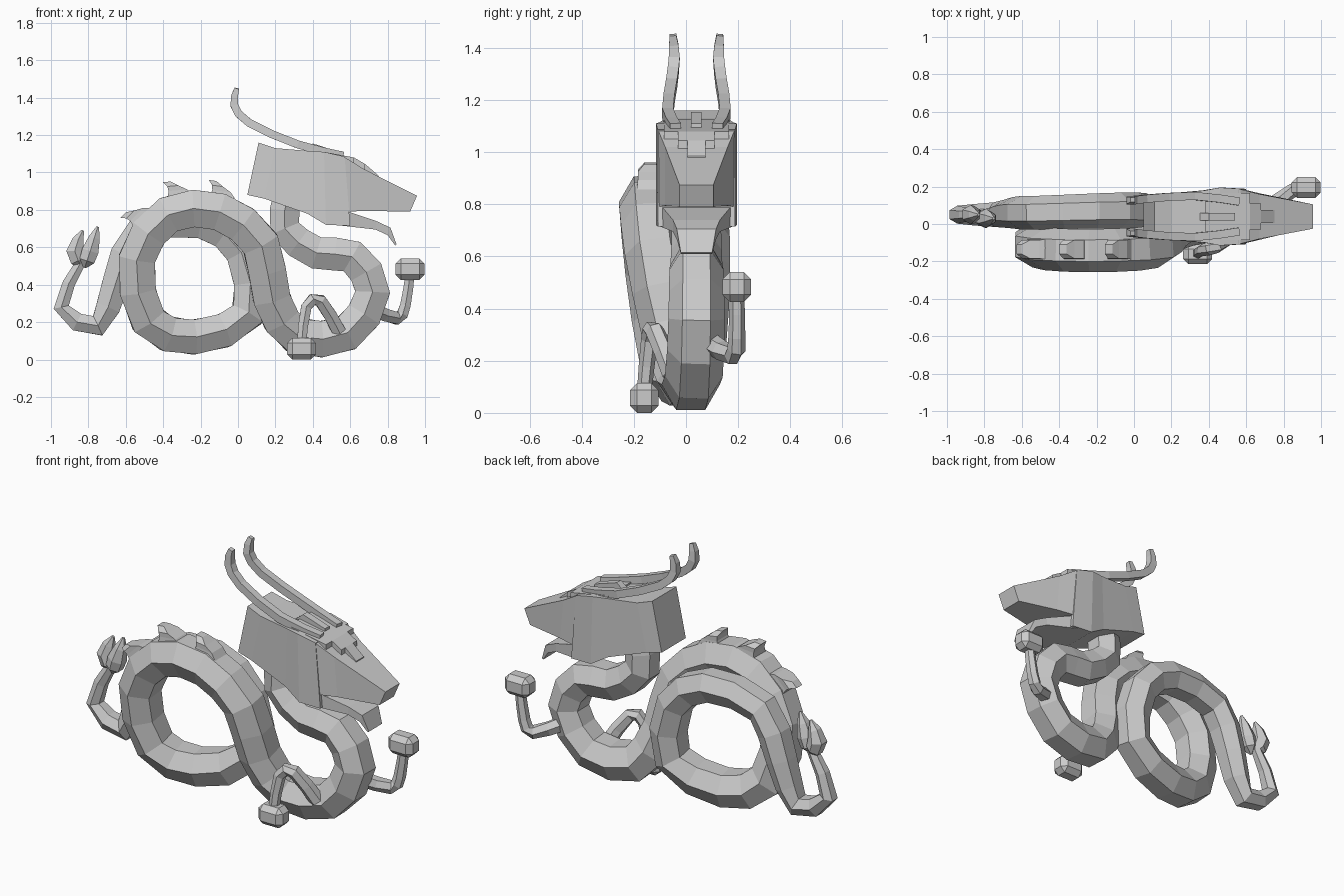
import bpy, bmesh, math
from mathutils import Vector

if "Cube" in bpy.data.objects:
    bpy.data.objects.remove(bpy.data.objects["Cube"])

MID = 0.04  # y of the head's symmetry plane


def mesh_object(name, bm):
    bmesh.ops.recalc_face_normals(bm, faces=bm.faces)
    me = bpy.data.meshes.new(name)
    bm.to_mesh(me)
    bm.free()
    ob = bpy.data.objects.new(name, me)
    bpy.context.collection.objects.link(ob)
    return ob


def loft(name, rings):
    """Skin a row of matching closed rings and cap both ends."""
    bm = bmesh.new()
    rows = [[bm.verts.new(p) for p in r] for r in rings]
    n = len(rows[0])
    for a, b in zip(rows, rows[1:]):
        for i in range(n):
            j = (i + 1) % n
            bm.faces.new((a[i], a[j], b[j], b[i]))
    bm.faces.new(rows[0])
    bm.faces.new(rows[-1])
    return mesh_object(name, bm)


def smooth_path(points):
    """Insert a spline midpoint between each pair of points."""
    p = [Vector(q) for q in points]
    out = []
    for i in range(len(p) - 1):
        before, after = p[max(i - 1, 0)], p[min(i + 2, len(p) - 1)]
        out += [p[i], (p[i] + p[i + 1]) * 0.5625 - (before + after) * 0.0625]
    return out + [p[-1]]


def sweep(name, points, radius, sides=6):
    """Sweep a polygon along a path; radius is a function of 0..1."""
    pts = smooth_path(points)
    rings = []
    for i, p in enumerate(pts):
        t = (pts[min(i + 1, len(pts) - 1)] - pts[max(i - 1, 0)]).normalized()
        side = Vector((0, 1, 0))
        side = (side - t * side.dot(t)).normalized()
        nrm, r = t.cross(side), radius(i / (len(pts) - 1))
        angles = [math.tau * (k + 0.5) / sides for k in range(sides)]
        rings.append([p + (nrm * math.cos(a) + side * math.sin(a)) * r for a in angles])
    return loft(name, rings)


def block(name, sections):
    """Loft four-cornered sections: low x, low z, high x, high z, half width."""
    return loft(name, [[(a, MID - w, b), (a, MID + w, b), (c, MID + w, d), (c, MID - w, d)]
                       for a, b, c, d, w in sections])


# Coiled body: neck, S-bend, front loop, rear loop, tapering tail
def body_radius(f):
    swell = 0.09 + 0.026 * math.sin(math.pi * min(f / 0.8, 1))
    return swell if f < 0.84 else swell - 0.06 * (f - 0.84) / 0.16


sweep("body", [(.27, .04, .88), (.25, .04, .70), (.42, .04, .57), (.61, .04, .55), (.72, .04, .36),
               (.58, .03, .14), (.31, 0, .13), (.18, -.06, .33), (.12, -.12, .62), (-.1, -.14, .79),
               (-.37, -.14, .775), (-.54, -.12, .54), (-.48, -.07, .21), (-.24, -.01, .12),
               (.05, .05, .24), (.02, .07, .57), (-.2, .07, .73), (-.53, .06, .68),
               (-.65, .06, .42), (-.75, .05, .18), (-.945, .05, .28), (-.84, .05, .52)], body_radius)

# Tail tuft: two pointed petals
petal = lambda f: 0.008 + 0.045 * math.sin(math.pi * f ** 0.8)
sweep("tail_tuft_left", [(-.83, .05, .49), (-.873, .05, .58), (-.83, .05, .69)], petal)
sweep("tail_tuft_right", [(-.82, .03, .49), (-.79, .03, .58), (-.75, .03, .71)], petal)

# Back spikes: one hooked profile repeated along the loop
for i, (x, z, tilt) in enumerate([(-.53, .765, 45), (-.32, .89, 5), (-.09, .885, -8)]):
    c, a = Vector((x, -.135, z)), math.radians(tilt)
    t, n = Vector((math.cos(a), 0, math.sin(a))), Vector((-math.sin(a), 0, math.cos(a)))
    rows = []
    for u, length, v, w in [(-.06, .15, -.03, .055), (-.05, .1, .015, .05),
                            (-.055, .06, .04, .05), (-.075, .04, .065, .025)]:
        p, q, y = c + t * u + n * v, c + t * (u + length) + n * v, Vector((0, w, 0))
        rows.append([p - y, p + y, q + y, q - y])
    loft("back_spike_%d" % (i + 1), rows)

# Skull, snout, and lower jaw ending in a beard
block("head", [(.05, .88, .11, 1.16, .11), (.14, .86, .20, 1.13, .12), (.37, .78, .38, 1.115, .14),
               (.47, .72, .46, 1.11, .155), (.60, .715, .57, 1.085, .148)])
block("snout", [(.57, .79, .56, 1.088, .148), (.69, .795, .67, 1.02, .12), (.92, .79, .957, .875, .065)])
block("lower_jaw", [(.56, .715, .56, .80, .14), (.735, .695, .74, .74, .09),
                    (.80, .665, .815, .705, .075), (.84, .61, .848, .615, .06)])

# Stepped brow plate following the top of the head, with a small crest
edge = [(.38, 1.125), (.62, 1.08), (.68, 1.045), (.75, .985)]
for i, w in enumerate((.125, .07, .035)):
    block("brow_plate_%d" % (i + 1), [(x, z - .055, x, z, w) for x, z in edge[i:i + 2]])
block("brow_crest", [(.33, 1.10, .40, 1.155, .02), (.54, 1.08, .54, 1.11, .02)])

# Mirrored pair of swept-back horns
for side, s in (("left", -1), ("right", 1)):
    horn = [(.56, .08, 1.09), (.32, .11, 1.15), (.06, .095, 1.265), (-.02, .085, 1.36), (-.006, .09, 1.45)]
    sweep("horn_" + side, [(x, MID + s * y, z) for x, y, z in horn],
          lambda f: 0.03 if f < 0.8 else 0.03 - 0.06 * (f - 0.8), 4)

# Bent legs
taper = lambda f: 0.042 - 0.014 * f
sweep("front_leg", [(.54, -.05, .15), (.44, -.12, .315), (.365, -.14, .28), (.34, -.16, .08)], taper)
sweep("rear_leg", [(.72, .09, .27), (.85, .18, .22), (.895, .195, .29), (.92, .195, .46)], taper)

# Chamfered paws
for name, loc in (("front_paw", (.34, -.16, .0575)), ("rear_paw", (.92, .195, .483))):
    bm = bmesh.new()
    bmesh.ops.create_cube(bm, size=1)
    for v in bm.verts:
        v.co = Vector((v.co.x * .155, v.co.y * .11, v.co.z * .115)) + Vector(loc)
    bmesh.ops.bevel(bm, geom=bm.edges[:], offset=.028, segments=1, affect='EDGES')
    mesh_object(name, bm)
